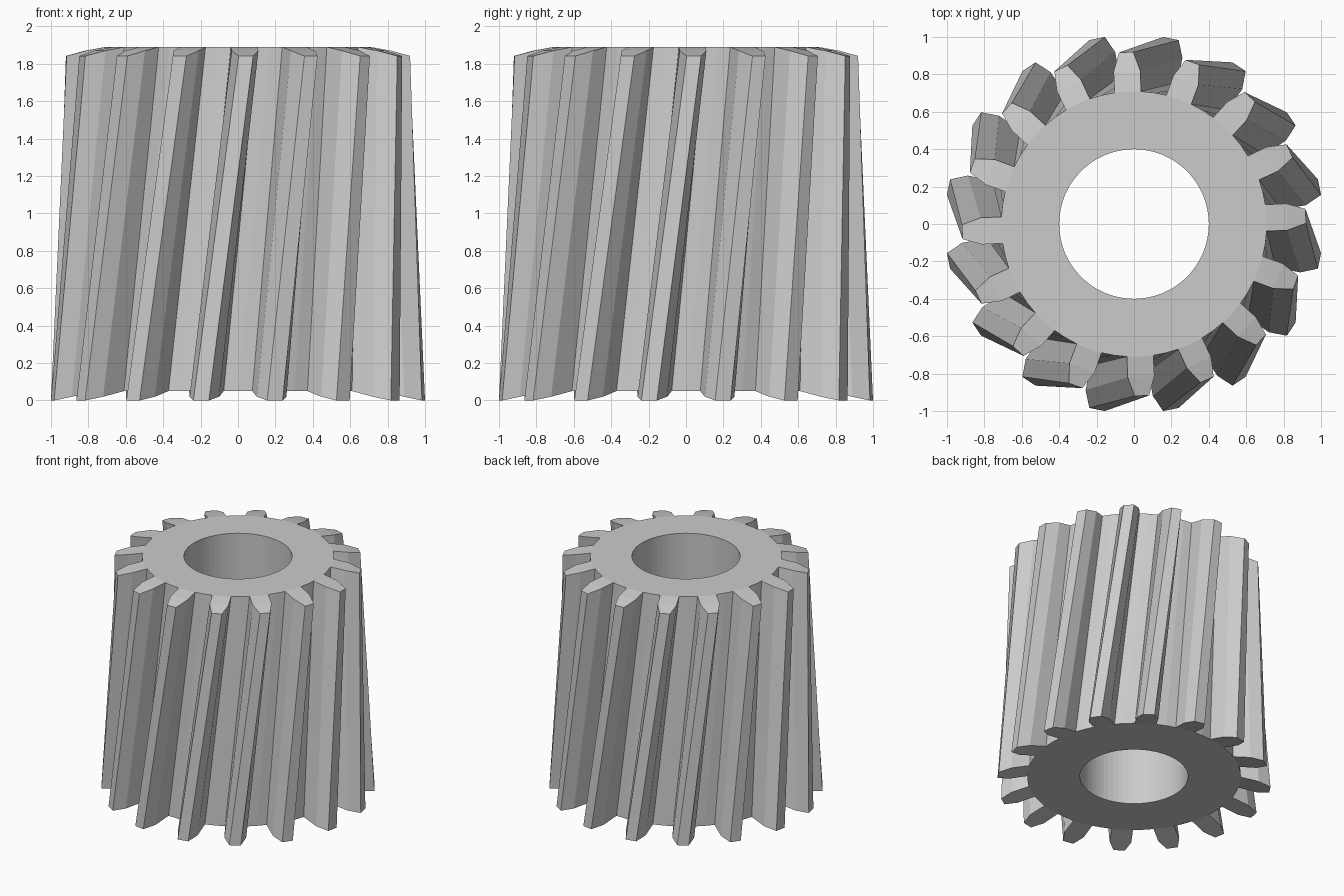
import bpy, bmesh
from math import radians, cos, sin

if "Cube" in bpy.data.objects:
    bpy.data.objects.remove(bpy.data.objects["Cube"])

TEETH = 16
PITCH = 360 / TEETH
BORE_R = 0.40

bm = bmesh.new()


def vert(r, deg, z):
    a = radians(deg)
    return bm.verts.new((r * cos(a), r * sin(a), z))


def section(phase, root, mid, tip):
    """One end of the gear; root, mid and tip are (radius, z) pairs."""
    bore, roots, teeth = [], [], []
    for i in range(TEETH):
        c = i * PITCH + PITCH / 2
        for k, off in enumerate((-5.7, 0, 5.7, PITCH / 2)):
            bore.append(vert(BORE_R, c + (k - 1) * PITCH / 4, root[1]))
            roots.append(vert(root[0], c + phase + off, root[1]))
        c += phase
        teeth.append([vert(mid[0], c - 5.0, mid[1]), vert(tip[0], c - 2.4, tip[1]),
                      vert(tip[0], c + 2.4, tip[1]), vert(mid[0], c + 5.0, mid[1])])
    return bore, roots, teeth


# Conical ends: larger at the bottom, twisted along the height
bottom = section(0, (0.79, 0.05), (0.925, 0.02), (1.012, 0.0))
top = section(13.9, (0.71, 1.89), (0.82, 1.87), (0.92, 1.842))
N = TEETH * 4

# End faces: flat ring plus sloped tooth ends
for bore, roots, teeth in (bottom, top):
    for j in range(N):
        k = (j + 1) % N
        bm.faces.new((bore[j], bore[k], roots[k], roots[j]))
    for i, (m0, t0, t1, m1) in enumerate(teeth):
        r = roots[i * 4:i * 4 + 3]
        bm.faces.new((r[0], r[1], r[2], m1, m0))
        bm.faces.new((m0, m1, t1, t0))


# Outer outline: tooth flanks and root lands
def outline(sec):
    pts = []
    for i, t in enumerate(sec[2]):
        r = sec[1][i * 4:i * 4 + 4]
        pts += [r[0], *t, r[2], r[3]]
    return pts


# Bore wall and outside wall
for lo, hi in ((bottom[0], top[0]), (outline(bottom), outline(top))):
    n = len(lo)
    for j in range(n):
        k = (j + 1) % n
        bm.faces.new((lo[j], lo[k], hi[k], hi[j]))

bmesh.ops.recalc_face_normals(bm, faces=bm.faces)
mesh = bpy.data.meshes.new("helical_gear")
bm.to_mesh(mesh)
bm.free()
bpy.context.collection.objects.link(bpy.data.objects.new("helical_gear", mesh))
